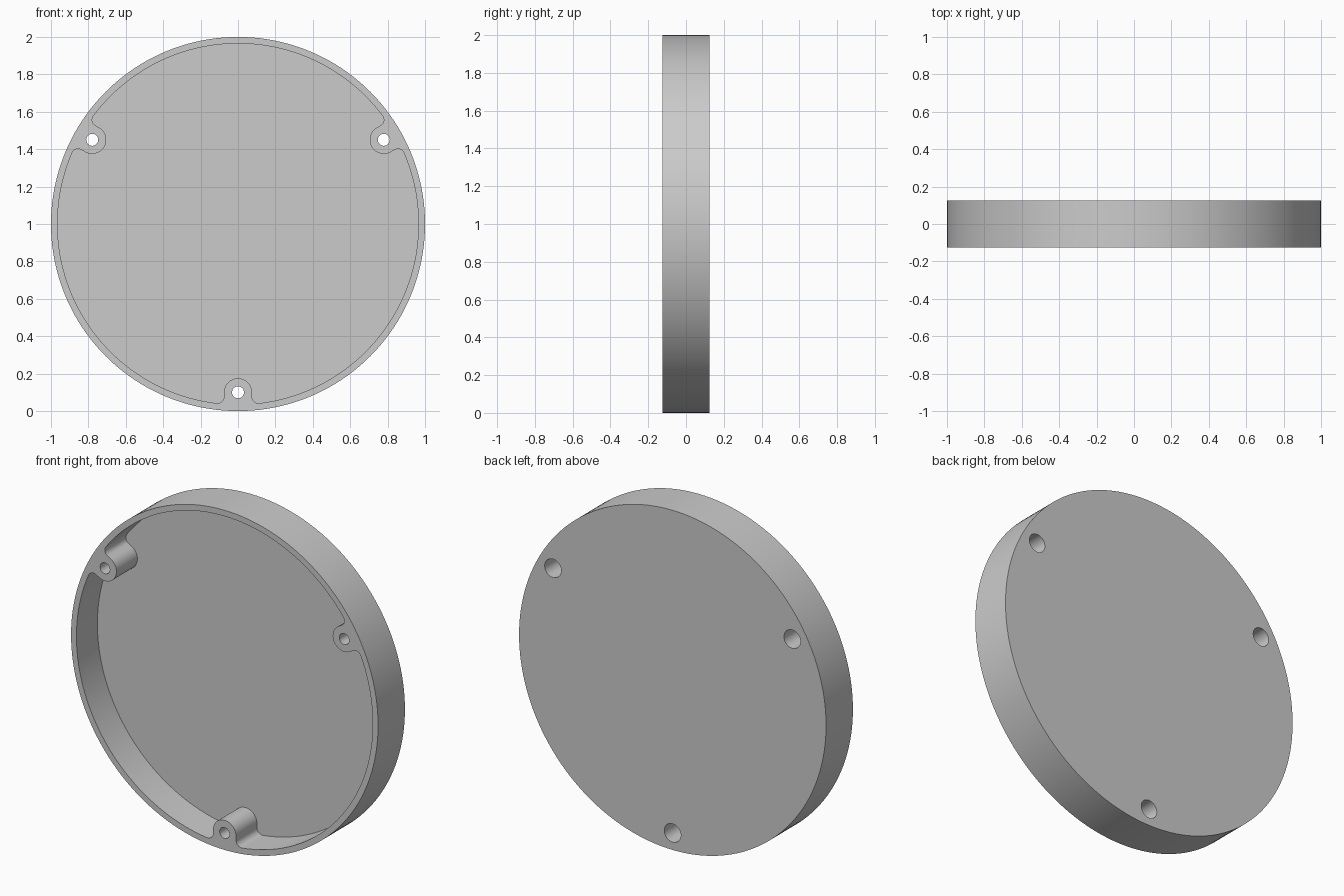
import bpy, bmesh, math
from math import pi, sin, cos, sqrt, atan2, asin

R, HALF = 1.0, 0.125            # outer radius, half thickness
R_IN, FLOOR_Y = 0.965, 0.07     # cavity radius, inner floor position
BOSS_AT, BOSS_R, FILLET = 0.9, 0.075, 0.035
HOLE_R, BORE_R, BORE_Y = 0.032, 0.054, -0.045
BOSS_ANGLES = [pi / 6, 5 * pi / 6, 3 * pi / 2]

if "Cube" in bpy.data.objects:
    bpy.data.objects.remove(bpy.data.objects["Cube"])

grey = bpy.data.materials.new("light grey")
grey.use_nodes = True
grey.diffuse_color = (0.6, 0.6, 0.6, 1)
grey.node_tree.nodes["Principled BSDF"].inputs["Base Color"].default_value = (0.6, 0.6, 0.6, 1)


def arc(cx, cy, r, a0, a1, n):
    return [(cx + r * cos(a0 + (a1 - a0) * i / n), cy + r * sin(a0 + (a1 - a0) * i / n))
            for i in range(n + 1)]


def prism(name, outline, y0, y1):
    """Extrude an outline in the xz plane from y0 to y1."""
    bm = bmesh.new()
    face = bm.faces.new([bm.verts.new((x, y0, z + R)) for x, z in outline])
    out = bmesh.ops.extrude_face_region(bm, geom=[face])
    moved = [v for v in out["geom"] if isinstance(v, bmesh.types.BMVert)]
    bmesh.ops.translate(bm, verts=moved, vec=(0, y1 - y0, 0))
    bmesh.ops.recalc_face_normals(bm, faces=bm.faces)
    mesh = bpy.data.meshes.new(name)
    bm.to_mesh(mesh)
    bm.free()
    mesh.materials.append(grey)
    obj = bpy.data.objects.new(name, mesh)
    bpy.context.collection.objects.link(obj)
    return obj


def circle(cx, cz, r, n):
    return arc(cx, cz, r, 0, 2 * pi, n)[:-1]


def cut(target, cutter):
    mod = target.modifiers.new("cut", "BOOLEAN")
    mod.operation, mod.solver, mod.object = "DIFFERENCE", "EXACT", cutter
    bpy.context.view_layer.objects.active = target
    bpy.ops.object.modifier_apply(modifier=mod.name)
    bpy.data.objects.remove(cutter)


def cavity_outline():
    """Inner wall circle, indented around each boss with rounded corners."""
    side = BOSS_R + FILLET                       # fillet centre beside the boss
    reach = sqrt((R_IN - FILLET) ** 2 - side ** 2)
    tilt = asin(side / (R_IN - FILLET))
    # boss indent with the boss lying along +x
    indent = arc(reach, -side, FILLET, -tilt, pi / 2, 10)
    indent += arc(BOSS_AT, 0, BOSS_R, 3 * pi / 2, pi / 2, 24)
    indent += arc(reach, side, FILLET, -pi / 2, tilt, 10)
    points = []
    for a in BOSS_ANGLES:
        points += [(x * cos(a) - y * sin(a), x * sin(a) + y * cos(a)) for x, y in indent]
        points += arc(0, 0, R_IN, a + tilt, a + 2 * pi / 3 - tilt, 48)[1:-1]
    return points


# Cover disc with a hollow front
cover = prism("round_cover", circle(0, 0, R, 160), -HALF, HALF)
cut(cover, prism("cavity_cutter", cavity_outline(), -HALF - 0.1, FLOOR_Y))

# Screw holes, widened from the back
for a in BOSS_ANGLES:
    x, z = BOSS_AT * cos(a), BOSS_AT * sin(a)
    cut(cover, prism("hole_cutter", circle(x, z, HOLE_R, 32), -HALF - 0.1, HALF + 0.1))
    cut(cover, prism("bore_cutter", circle(x, z, BORE_R, 32), BORE_Y, HALF + 0.1))

bpy.ops.object.select_all(action="DESELECT")
cover.select_set(True)
bpy.context.view_layer.objects.active = cover
bpy.ops.object.shade_smooth_by_angle(angle=math.radians(30))
